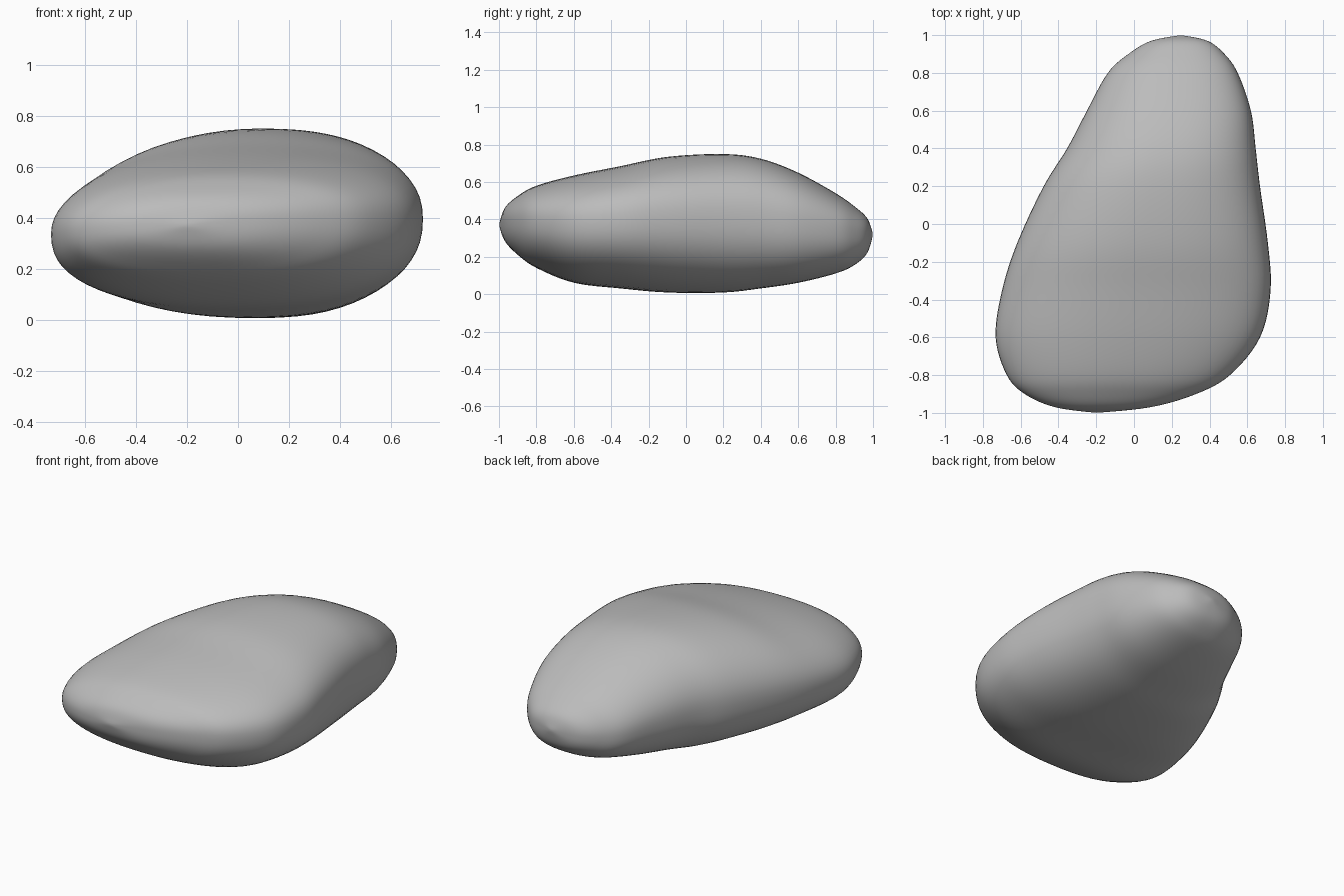
import bpy
import math
from mathutils import Vector

cube = bpy.data.objects.get("Cube")
if cube:
    bpy.data.objects.remove(cube)

# Stone cross-sections, front to back: y, right x, left x, bottom z, top z
SECTIONS = [
    (-1.0, -0.2, -0.2, 0.37, 0.37),
    (-0.97, -0.42, 0.09, 0.285, 0.46),
    (-0.9, -0.58, 0.33, 0.21, 0.525),
    (-0.8, -0.675, 0.51, 0.14, 0.58),
    (-0.6, -0.735, 0.67, 0.06, 0.635),
    (-0.35, -0.7, 0.725, 0.03, 0.685),
    (-0.1, -0.62, 0.71, 0.008, 0.735),
    (0.2, -0.48, 0.668, 0.008, 0.75),
    (0.4, -0.355, 0.645, 0.03, 0.725),
    (0.6, -0.25, 0.62, 0.06, 0.65),
    (0.8, -0.14, 0.55, 0.11, 0.54),
    (0.9, -0.03, 0.48, 0.155, 0.47),
    (0.97, 0.09, 0.39, 0.22, 0.405),
    (1.0, 0.25, 0.25, 0.32, 0.32),
]
STEPS, SIDES = 6, 64


def smooth_sections(rows):
    """Catmull-Rom interpolation through the sections."""
    pts = [Vector(r) for r in rows]
    pts = [pts[0]] + pts + [pts[-1]]
    result = []
    for a, b, c, d in zip(pts, pts[1:], pts[2:], pts[3:]):
        for k in range(STEPS):
            t = k / STEPS
            result.append(b + (c - a) * (t / 2)
                          + (a * 2 - b * 5 + c * 4 - d) * (t * t / 2)
                          + (b * 3 - a - c * 3 + d) * (t ** 3 / 2))
    return result[1:]


def section_ring(row):
    """Rounded outline whose four quarters have their own radius and fullness."""
    y, x0, x1, z0, z1 = row
    xc = x0 + (x1 - x0) * 0.5
    zc = z0 + (z1 - z0) * 0.52
    ring = []
    for i in range(SIDES):
        a = math.tau * i / SIDES
        c, s = math.cos(a), math.sin(a)
        n = 2.4 if s < 0 else (2.1 if c < 0 else 2.4)
        x = math.copysign(abs(c) ** (2 / n), c)
        z = math.copysign(abs(s) ** (2 / n), s)
        rx = x1 - xc if c > 0 else xc - x0
        rz = z1 - zc if s > 0 else zc - z0
        tilt = 0.03 * x * rx * (1 - z * z)
        ring.append((xc + x * rx, y, zc + z * rz + tilt))
    return ring


# Loft the stone and close both ends with a fan
rows = smooth_sections(SECTIONS)
verts = [p for row in rows for p in section_ring(row)]
faces = []
for r in range(len(rows) - 1):
    for i in range(SIDES):
        j = (i + 1) % SIDES
        lo, hi = r * SIDES, (r + 1) * SIDES
        faces.append((lo + i, lo + j, hi + j, hi + i))
front_tip, back_tip = len(verts), len(verts) + 1
verts += [(-0.2, -1, 0.37), (0.25, 1, 0.32)]
last = (len(rows) - 1) * SIDES
for i in range(SIDES):
    j = (i + 1) % SIDES
    faces += [(front_tip, j, i), (back_tip, last + i, last + j)]

mesh = bpy.data.meshes.new("stone")
mesh.from_pydata(verts, [], faces)
mesh.update()
stone = bpy.data.objects.new("stone", mesh)
bpy.context.collection.objects.link(stone)

# Plain grey material
grey = bpy.data.materials.new("stone grey")
grey.use_nodes = True
colour = (0.5, 0.5, 0.5, 1)
grey.diffuse_color = colour
grey.node_tree.nodes["Principled BSDF"].inputs["Base Color"].default_value = colour
mesh.materials.append(grey)

# Soften the surface and make normals consistent
soften = stone.modifiers.new("soften", "SMOOTH")
soften.factor, soften.iterations = 0.5, 4
bpy.ops.object.select_all(action="DESELECT")
stone.select_set(True)
bpy.context.view_layer.objects.active = stone
bpy.ops.object.mode_set(mode="EDIT")
bpy.ops.mesh.select_all(action="SELECT")
bpy.ops.mesh.normals_make_consistent(inside=False)
bpy.ops.object.mode_set(mode="OBJECT")
bpy.ops.object.shade_smooth()
